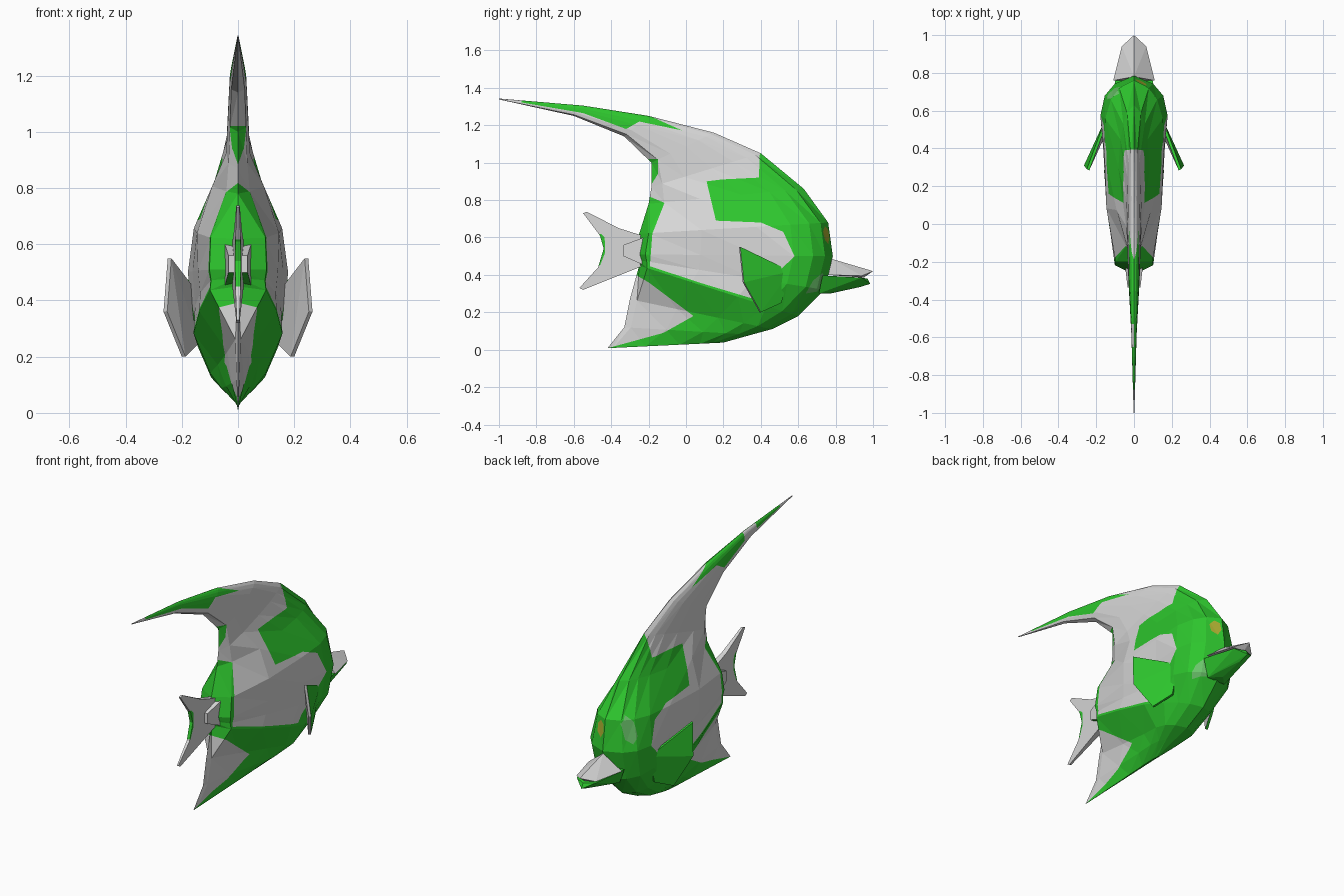
import bpy, bmesh
from mathutils import Vector

cube = bpy.data.objects.get("Cube")
if cube:
    bpy.data.objects.remove(cube)


def material(name, rgb):
    m = bpy.data.materials.new(name)
    m.use_nodes = True
    m.diffuse_color = (*rgb, 1)
    m.node_tree.nodes["Principled BSDF"].inputs["Base Color"].default_value = (*rgb, 1)
    return m


MATS = [material("pale grey", (0.68, 0.68, 0.68)),
        material("leaf green", (0.027, 0.57, 0.027)),
        material("yellow", (0.40, 0.42, 0.03)),
        material("misty green", (0.15, 0.56, 0.15))]
GREY, GREEN, YELLOW, MISTY = range(4)


def finish(bm, name):
    bmesh.ops.recalc_face_normals(bm, faces=bm.faces)
    mesh = bpy.data.meshes.new(name)
    bm.to_mesh(mesh)
    bm.free()
    for m in MATS:
        mesh.materials.append(m)
    obj = bpy.data.objects.new(name, mesh)
    bpy.context.collection.objects.link(obj)
    return obj


def inside(poly, u, v):
    hit = False
    for (a, b), (c, d) in zip(poly, poly[1:] + poly[:1]):
        if (b > v) != (d > v) and u < a + (v - b) / (d - b) * (c - a):
            hit = not hit
    return hit


def paint(bm, poly, mat, axis=0, keep=lambda c: True):
    """Cut a patch outline through the faces along an axis and colour what lies inside."""
    other = 1 - axis
    chosen = lambda: [f for f in bm.faces if keep(f.calc_center_median())]
    for p, q in zip(poly, poly[1:] + poly[:1]):
        lo = [min(p[i], q[i]) for i in (0, 1)]
        hi = [max(p[i], q[i]) for i in (0, 1)]
        near = [f for f in chosen() if all(
            min(v.co[k] for v in f.verts) <= hi[i] and max(v.co[k] for v in f.verts) >= lo[i]
            for i, k in ((0, other), (1, 2)))]
        geom = set(near)
        for f in near:
            geom.update(f.edges)
            geom.update(f.verts)
        co, no = Vector((0, 0, p[1])), Vector((0, 0, q[0] - p[0]))
        co[other], no[other] = p[0], p[1] - q[1]
        if geom:
            bmesh.ops.bisect_plane(bm, geom=list(geom), plane_co=co, plane_no=no, dist=1e-5)
    for f in chosen():
        c = f.calc_center_median()
        if inside(poly, c[other], c.z):
            f.material_index = mat


# Position along a body row and share of the half width there
CREST = [(0, 0), (.1, .8), (.3, 1), (.55, .97), (.75, .85), (.87, .65), (.95, .4), (1, 0)]
NECK = [(0, 0), (.1, .45), (.33, 1), (.6, .9), (.78, .78), (.88, .62), (.95, .4), (1, 0)]
CHEST = [(0, 0), (.05, .62), (.33, .93), (.62, 1), (.8, .97), (.9, .78), (.96, .5), (1, 0)]
HEAD = [(0, 0), (.05, .57), (.33, .8), (.62, .91), (.8, 1), (.9, .87), (.96, .57), (1, 0)]
BELLY = [(0, 0), (.05, .63), (.33, .87), (.62, 1), (.8, .9), (.9, .7), (.96, .45), (1, 0)]
KEEL = [(t, s * min(1, .1 + t)) for t, s in HEAD]

# Body rows, rear edge to front edge, swept from streamer to keel
# (rear y, rear z, front y, front z, half width, span)
ROWS = [(-1, 1.338, -1, 1.343, .002, CREST), (-.6, 1.25, -.55, 1.305, .014, CREST),
        (-.33, 1.14, -.2, 1.25, .03, CREST), (-.185, 1, .15, 1.16, .036, CREST),
        (-.185, .87, .4, 1.05, .042, CREST), (-.2, .78, .63, .86, .092, NECK),
        (-.25, .62, .76, .68, .157, CHEST), (-.27, .51, .785, .5, .178, HEAD),
        (-.26, .48, .74, .32, .168, HEAD), (-.25, .45, .6, .18, .158, BELLY),
        (-.3, .27, .46, .11, .11, KEEL), (-.33, .12, .35, .08, .065, KEEL),
        (-.42, .008, .2, .038, .006, KEEL)]

bm = bmesh.new()
rings = []
for y0, z0, y1, z1, w, span in ROWS:
    pts = [(w * s, y0 + (y1 - y0) * t, z0 + (z1 - z0) * t) for t, s in span]
    pts += [(-x, y, z) for x, y, z in pts[-2:0:-1]]
    rings.append([bm.verts.new(p) for p in pts])
for a, b in zip(rings, rings[1:]):
    for i in range(len(a)):
        j = (i + 1) % len(a)
        # The same diagonal on both sides
        if i < len(a) // 2:
            bm.faces.new((a[i], a[j], b[j]))
            bm.faces.new((a[i], b[j], b[i]))
        else:
            bm.faces.new((a[j], b[i], a[i]))
            bm.faces.new((a[j], b[j], b[i]))
bm.faces.new(rings[0])
bm.faces.new(rings[-1][::-1])

# Green markings on the body, outlined from the side
head_and_belly = [(.4, 1.2), (.39, .92), (.19, .91), (.11, .9), (.16, .69), (.4, .68),
                  (.52, .63), (.58, .5), (.35, .275), (.1, .35), (-.19, .445), (-.34, .52),
                  (-.3, .44), (-.2, .36), (.04, .18), (-.12, .09), (-.43, .005), (-.43, -.1),
                  (1.1, -.1), (1.1, 1.2)]
rear_notch = [(-.15, 1.02), (-.15, .94), (-.19, .875), (-.22, .875), (-.22, 1.02)]
rear_band = [(-.21, .825), (-.115, .785), (-.18, .62), (-.2, .36), (-.32, .43), (-.32, .825)]
streamer_mark = [(-.86, 1.4), (-.88, 1.322), (-.55, 1.265), (-.32, 1.18), (-.25, 1.22),
                 (-.02, 1.172), (-.2, 1.252), (-.2, 1.4)]
for patch in (head_and_belly, rear_notch, rear_band, streamer_mark):
    paint(bm, patch, GREEN)
streamer_gap = [(-.65, 1.4), (-.53, 1.4), (-.53, 1.2), (-.65, 1.2)]
paint(bm, streamer_gap, GREY, keep=lambda c: c.x < 0)

# Uneven spots on the head: misty cheeks and one yellow mark beside the ridge
cheek = [(.66, .58), (.69, .54), (.72, .57), (.725, .66), (.69, .7), (.665, .66)]
paint(bm, cheek, MISTY, keep=lambda c: c.x < 0)
jaw = [(.64, .3), (.7, .31), (.75, .37), (.73, .41), (.68, .37)]
paint(bm, jaw, MISTY, keep=lambda c: c.x > 0)
mark = [(.008, .6), (.03, .565), (.062, .585), (.068, .63), (.04, .66), (.012, .645)]
paint(bm, mark, YELLOW, axis=1, keep=lambda c: c.y > .66)
finish(bm, "body")

# Thin forked tail fin
TAIL = [(-.2, .61), (-.25, .615), (-.36, .65), (-.53, .737), (-.55, .73), (-.46, .61),
        (-.44, .54), (-.47, .44), (-.57, .33), (-.55, .32), (-.25, .44), (-.2, .46)]
bm = bmesh.new()
sides = [[bm.verts.new((s * (.004 + .045 * (y + .58)), y, z)) for y, z in TAIL] for s in (1, -1)]
for s in sides:
    bm.faces.new(s)
for i in range(len(TAIL)):
    j = (i + 1) % len(TAIL)
    bm.faces.new((sides[0][i], sides[0][j], sides[1][j], sides[1][i]))
bm.normal_update()
bmesh.ops.triangulate(bm, faces=bm.faces)
paint(bm, [(-.5, .61), (-.455, .62), (-.435, .6), (-.432, .52), (-.46, .45), (-.5, .45)], GREEN)
finish(bm, "tail_fin")


def hull(name, points, colour):
    bm = bmesh.new()
    for p in points:
        bm.verts.new(p)
    bmesh.ops.convex_hull(bm, input=bm.verts)
    bmesh.ops.recalc_face_normals(bm, faces=bm.faces)
    bm.normal_update()
    for f in bm.faces:
        f.material_index = colour(f.normal)
    return finish(bm, name)


def both(points):
    return [(s * x, y, z) for x, y, z in points for s in ((1, -1) if x else (1,))]


# Stub that carries the tail fin
hull("tail_stub", both([(.034, -.335, .56), (.034, -.335, .5), (.05, -.2, .61), (.05, -.2, .44)]),
     lambda n: GREEN if n.z < -.3 else GREY)

# Beak-like lips
hull("upper_lip", both([(.11, .76, .4), (.065, .94, .395), (0, .78, .485),
                        (0, 1, .42), (0, .95, .385)]), lambda n: GREY)
hull("lower_lip", both([(.105, .73, .397), (.062, .94, .385), (0, .97, .38), (0, .985, .352),
                        (0, .93, .335), (0, .77, .3), (.06, .71, .3)]), lambda n: GREEN)

# Side fins: green outside, grey inside
FIN = [(.25, .29, .55), (.265, .31, .36), (.2, .4, .2), (.15, .51, .25), (.15, .56, .42)]
for side, label in ((1, "left"), (-1, "right")):
    pts = [(side * (x - d), y - d / 2, z) for x, y, z in FIN for d in (0, .013)]
    hull(label + "_side_fin", pts, lambda n: GREY if n.y < -.2 else GREEN)
